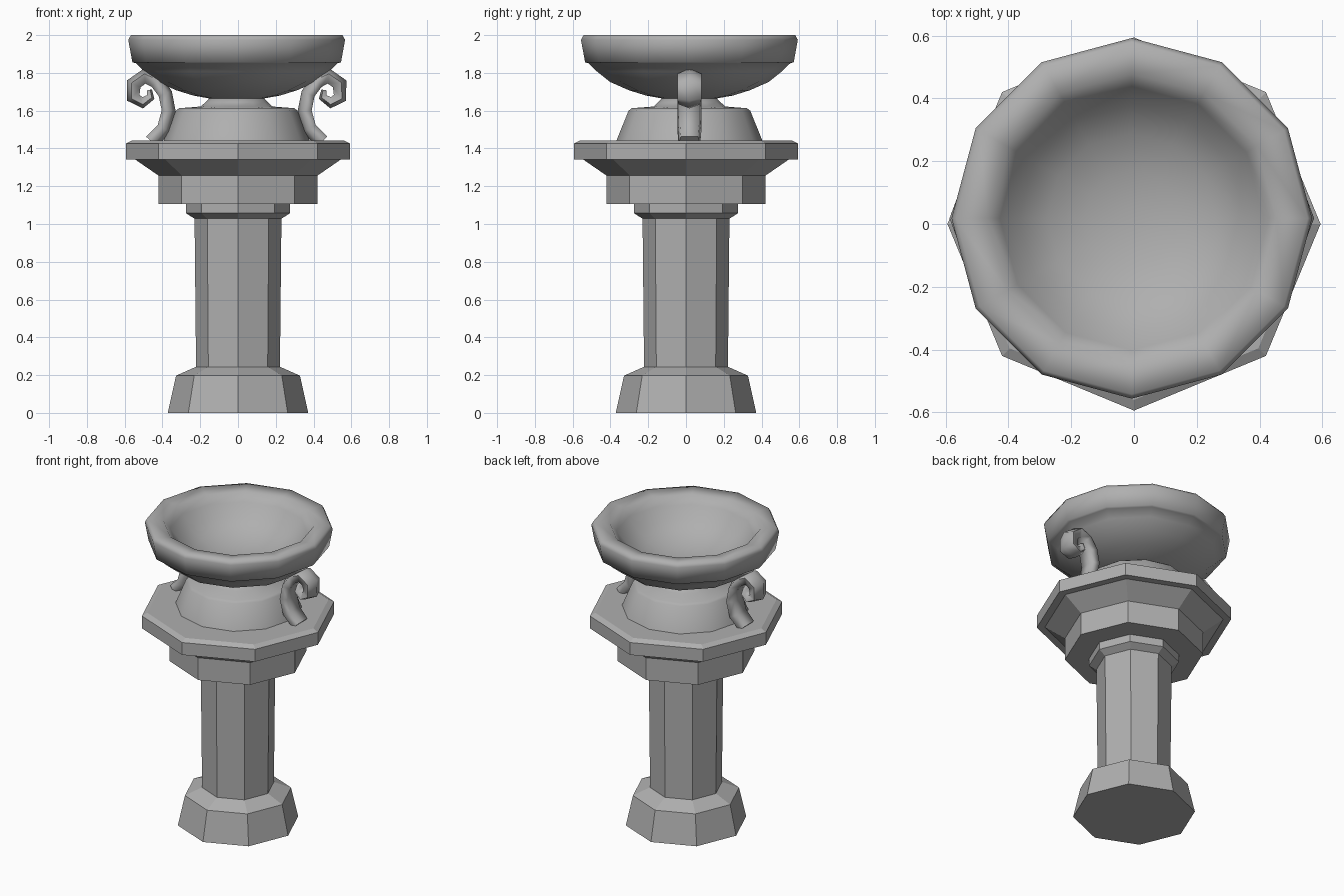
import bpy, bmesh, math
from mathutils import Vector

if "Cube" in bpy.data.objects:
    bpy.data.objects.remove(bpy.data.objects["Cube"])

CX, CY = -0.007, 0.018   # the bowl sits slightly off the pedestal axis

stone = bpy.data.materials.new("dark_stone")
stone.diffuse_color = (.43, .43, .43, 1)
stone.use_nodes = True
stone.node_tree.nodes["Principled BSDF"].inputs["Base Color"].default_value = stone.diffuse_color


def finish(name, bm, smooth=None):
    bmesh.ops.remove_doubles(bm, verts=bm.verts, dist=1e-5)
    bmesh.ops.recalc_face_normals(bm, faces=bm.faces)
    me = bpy.data.meshes.new(name)
    bm.to_mesh(me)
    bm.free()
    me.materials.append(stone)
    ob = bpy.data.objects.new(name, me)
    bpy.context.collection.objects.link(ob)
    if smooth:
        bpy.ops.object.select_all(action='DESELECT')
        ob.select_set(True)
        bpy.context.view_layer.objects.active = ob
        bpy.ops.object.shade_smooth_by_angle(angle=math.radians(smooth))
    return ob


def loft(bm, rings):
    loops = [[bm.verts.new(p) for p in r] for r in rings]
    n = len(loops[0])
    for a, b in zip(loops, loops[1:]):
        for i in range(n):
            j = (i + 1) % n
            bm.faces.new((a[i], a[j], b[j], b[i]))
    bm.faces.new(loops[0][::-1])
    bm.faces.new(loops[-1])


def turned(name, profile, sides, centre=(0, 0), smooth=None):
    bm = bmesh.new()
    loft(bm, [[(centre[0] + r * math.cos(math.tau * i / sides),
                centre[1] + r * math.sin(math.tau * i / sides), z)
               for i in range(sides)] for r, z in profile])
    return finish(name, bm, smooth)


# Octagonal pedestal
turned("pedestal_base", [(.372, 0), (.328, .197), (.225, .243)], 8)
turned("pedestal_column", [(.222, .24), (.23, 1.028), (.275, 1.057), (.275, 1.115)], 8)
turned("pedestal_capital", [(.422, 1.107), (.422, 1.257), (.545, 1.342), (.594, 1.342),
                            (.594, 1.425), (.56, 1.443)], 8)

# Twelve-sided bowl foot and neck
turned("bowl_foot", [(.387, 1.44), (.322, 1.6), (.305, 1.613), (.19, 1.622),
                     (.165, 1.645), (.14, 1.67)], 12, (CX, CY), 75)

# Hollow bowl with a broad rounded lip
turned("bowl", [(.13, 1.662), (.23, 1.68), (.32, 1.708), (.42, 1.752), (.49, 1.808),
                (.535, 1.852), (.552, 1.855), (.574, 1.975), (.56, 2.0), (.46, 1.99),
                (.42, 1.94), (.36, 1.865), (.27, 1.805), (.15, 1.765), (.04, 1.755)],
       12, (CX, CY), 85)


# Scroll handles: a ridged section swept along a spiral, mirrored left and right
path = [(.45, 1.435), (.385, 1.505), (.36, 1.60), (.378, 1.69), (.425, 1.755), (.487, 1.783),
        (.545, 1.742), (.547, 1.668), (.497, 1.642), (.455, 1.672), (.462, 1.71)]
thick = [.04, .038, .037, .037, .038, .04, .04, .036, .03, .022, .014]
width = [.9, 1, 1, 1, 1, 1, 1, 1, .9, .75, .6]
section = [(0, 1), (.064, .3), (.05, -1), (-.05, -1), (-.064, .3)]


def handle(name, side):
    bm = bmesh.new()
    rings = []
    for i, p in enumerate(path):
        a, b = path[max(i - 1, 0)], path[min(i + 1, len(path) - 1)]
        t = (Vector(b) - Vector(a)).normalized()
        nx, nz = -t.y, t.x   # outside of the spiral
        rings.append([(CX + side * (p[0] + nx * n * thick[i]), CY + y * width[i],
                       p[1] + nz * n * thick[i]) for y, n in section])
    loft(bm, rings)
    finish(name, bm, 85)


handle("left_handle", -1)
handle("right_handle", 1)
